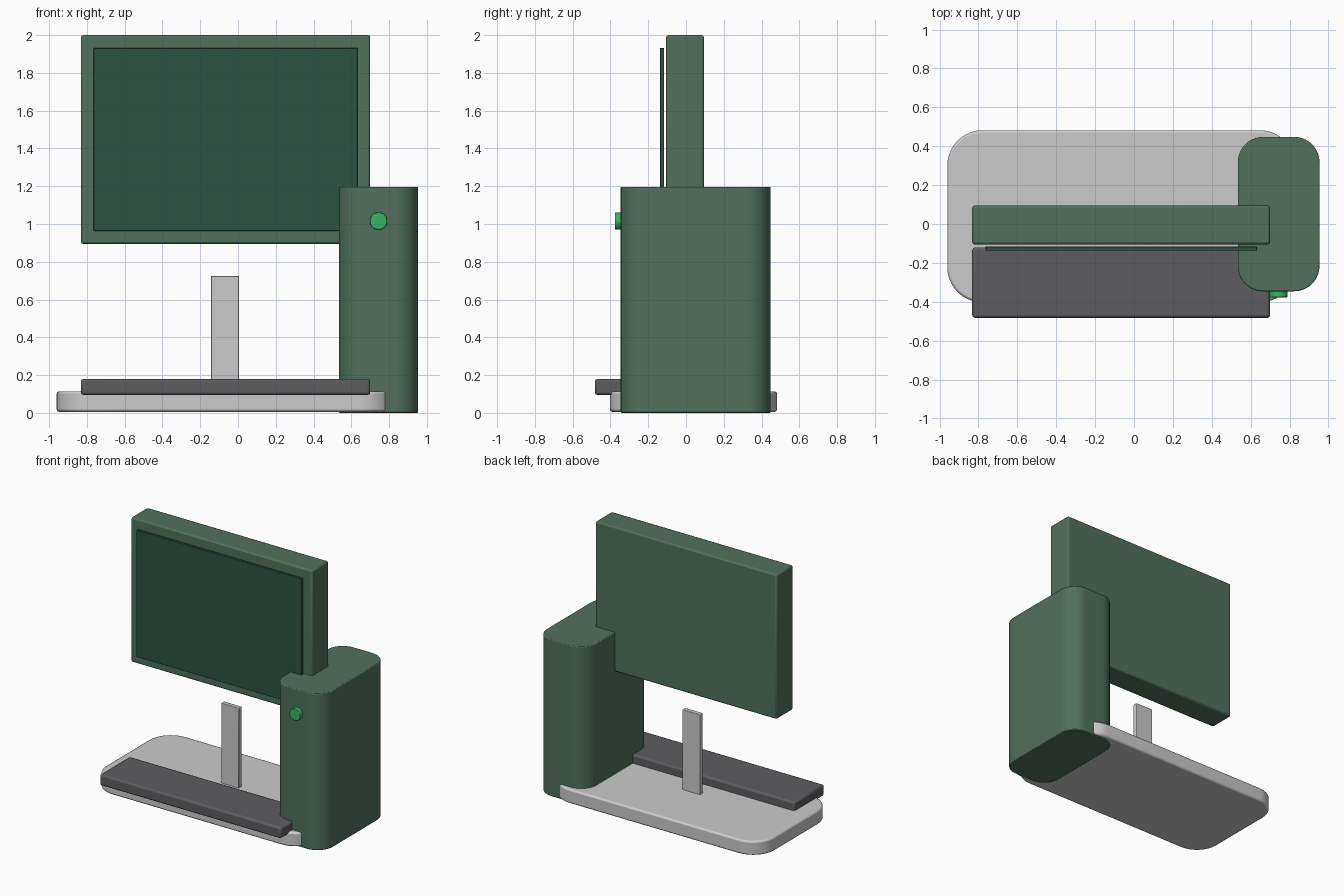
import bpy, bmesh, math

if "Cube" in bpy.data.objects:
    bpy.data.objects.remove(bpy.data.objects["Cube"])


def material(name, rgb):
    m = bpy.data.materials.new(name)
    m.diffuse_color = (*rgb, 1)
    m.use_nodes = True
    m.node_tree.nodes["Principled BSDF"].inputs["Base Color"].default_value = m.diffuse_color
    return m


GREEN = material("case_green", (0.085, 0.16, 0.11))
DARK_GREEN = material("screen_green", (0.025, 0.085, 0.055))
BRIGHT_GREEN = material("button_green", (0.04, 0.45, 0.13))
DARK_GREY = material("dark_grey", (0.11, 0.11, 0.12))


def finish(bm, name, mat, edge):
    """Turn a bmesh into a smooth-shaded object with small softened edges."""
    mesh = bpy.data.meshes.new(name)
    bm.to_mesh(mesh)
    bm.free()
    obj = bpy.data.objects.new(name, mesh)
    bpy.context.collection.objects.link(obj)
    if mat:
        mesh.materials.append(mat)
    if edge:
        bev = obj.modifiers.new("soft_edges", 'BEVEL')
        bev.width = edge
        bev.segments = 2
        bev.limit_method = 'ANGLE'
        bev.angle_limit = math.radians(40)
    bpy.ops.object.select_all(action='DESELECT')
    obj.select_set(True)
    bpy.context.view_layer.objects.active = obj
    bpy.ops.object.shade_smooth_by_angle(angle=math.radians(35))
    return obj


def box(name, xs, ys, zs, mat=None, corner=0, edge=0):
    """Box from its x, y, z ranges, with optional rounded upright corners."""
    bm = bmesh.new()
    bmesh.ops.create_cube(bm, size=1)
    for v in bm.verts:
        for i, (lo, hi) in enumerate((xs, ys, zs)):
            v.co[i] = lo if v.co[i] < 0 else hi
    if corner:
        upright = [e for e in bm.edges
                   if abs(e.verts[0].co.z - e.verts[1].co.z) > 1e-4]
        bmesh.ops.bevel(bm, geom=upright, offset=corner, offset_type='OFFSET',
                        segments=10, profile=0.5, affect='EDGES')
    return finish(bm, name, mat, edge)


# Desk base and the short stand rising from it
box("base", (-0.96, 0.828), (-0.403, 0.482), (0.006, 0.114), corner=0.18, edge=0.012)
box("stand", (-0.143, 0.006), (0.0, 0.035), (0.06, 0.725), edge=0.004)

# Keyboard resting on the front of the base
box("keyboard", (-0.832, 0.7), (-0.483, -0.12), (0.095, 0.18), DARK_GREY, edge=0.014)

# Monitor housing and the thin screen panel floating just ahead of it
box("monitor", (-0.832, 0.7), (-0.105, 0.095), (0.895, 2.0), GREEN, edge=0.012)
box("screen", (-0.764, 0.632), (-0.137, -0.116), (0.963, 1.932), DARK_GREEN, edge=0.003)

# Computer tower with rounded upright corners
box("tower", (0.534, 0.954), (-0.346, 0.448), (0.0, 1.197), GREEN, corner=0.13, edge=0.006)

# Round power button on the tower front
bm = bmesh.new()
bmesh.ops.create_cone(bm, cap_ends=True, segments=32, radius1=0.046, radius2=0.046, depth=0.06)
for v in bm.verts:
    x, y, z = v.co
    v.co = (0.744 + x, -0.347 - z, 1.016 + y)
finish(bm, "power_button", BRIGHT_GREEN, 0.003)
